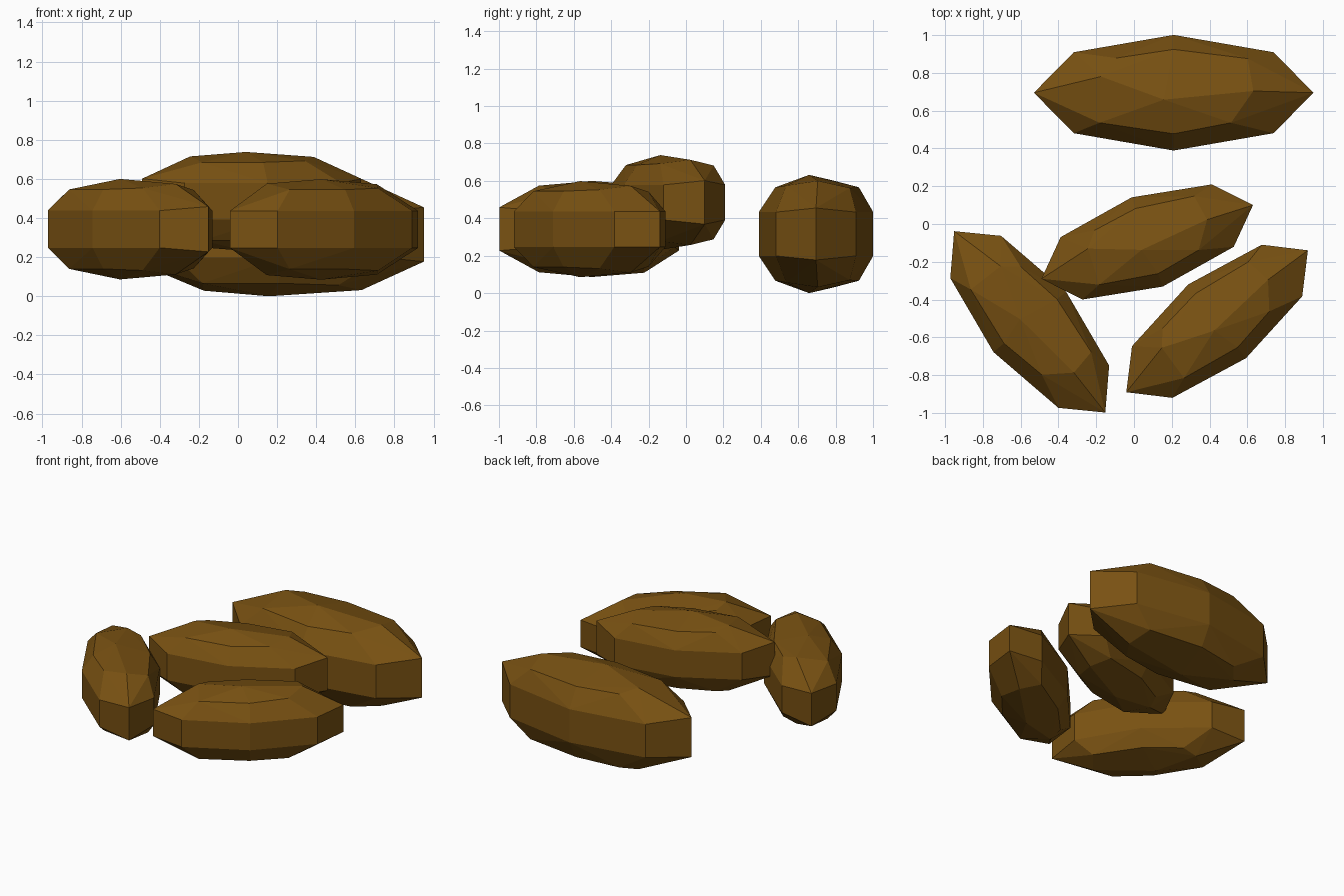
import bpy, bmesh, math
from mathutils import Vector, Matrix

if "Cube" in bpy.data.objects:
    bpy.data.objects.remove(bpy.data.objects["Cube"])

shell = bpy.data.materials.new("dark_golden_brown")
shell.diffuse_color = (0.19, 0.083, 0.006, 1)
shell.use_nodes = True
shell.node_tree.nodes["Principled BSDF"].inputs["Base Color"].default_value = shell.diffuse_color

# Unit pod: octagonal waist outline, smaller uneven shoulder ring, off-centre tip
WAIST = [(1, 0), (.715, .7), (0, 1), (-.715, .7), (-1, 0), (-.715, -.7), (0, -1), (.715, -.7)]
SHOULDER = [(.57, .03, .9), (.53, .59, .78), (0, .75, .79), (-.41, .6, .82),
            (-.52, .28, .91), (-.53, -.52, .79), (0, -.71, .79), (.41, -.52, .82)]
TIP = (-.07, -.12, 1)


def pod(name, centre, half_size, angle, end_z, mid_z=.37):
    """Faceted nut, mirrored top to bottom, turned about the vertical axis."""
    bm = bmesh.new()
    for s in (1, -1):
        for i, (x, y) in enumerate(WAIST):
            z = end_z if i % 4 == 0 else mid_z
            bm.verts.new((x, y, z * s))
        for x, y, z in SHOULDER + [TIP]:
            bm.verts.new((x, y, z * s))
    bmesh.ops.convex_hull(bm, input=bm.verts)
    bmesh.ops.transform(bm, verts=bm.verts, matrix=Matrix.Translation(centre)
                        @ Matrix.Rotation(math.radians(angle), 4, 'Z')
                        @ Matrix.Diagonal((*half_size, 1)))
    # merge coplanar triangles back to flat facets
    bmesh.ops.dissolve_limit(bm, angle_limit=math.radians(1), verts=bm.verts, edges=bm.edges)
    bmesh.ops.recalc_face_normals(bm, faces=bm.faces)
    mesh = bpy.data.meshes.new(name)
    bm.to_mesh(mesh)
    bm.free()
    mesh.materials.append(shell)
    bpy.context.collection.objects.link(bpy.data.objects.new(name, mesh))


pod("back_pod", (.21, .695, .316), (.74, .306, .316), 0, .44)
pod("right_pod", (.44, -.515, .342), (.61, .248, .257), 38, .37)
pod("middle_pod", (.07, -.095, .485), (.593, .25, .253), 19.2, .46)
pod("left_pod", (-.552, -.518, .343), (.625, .25, .257), -50.2, .45)
